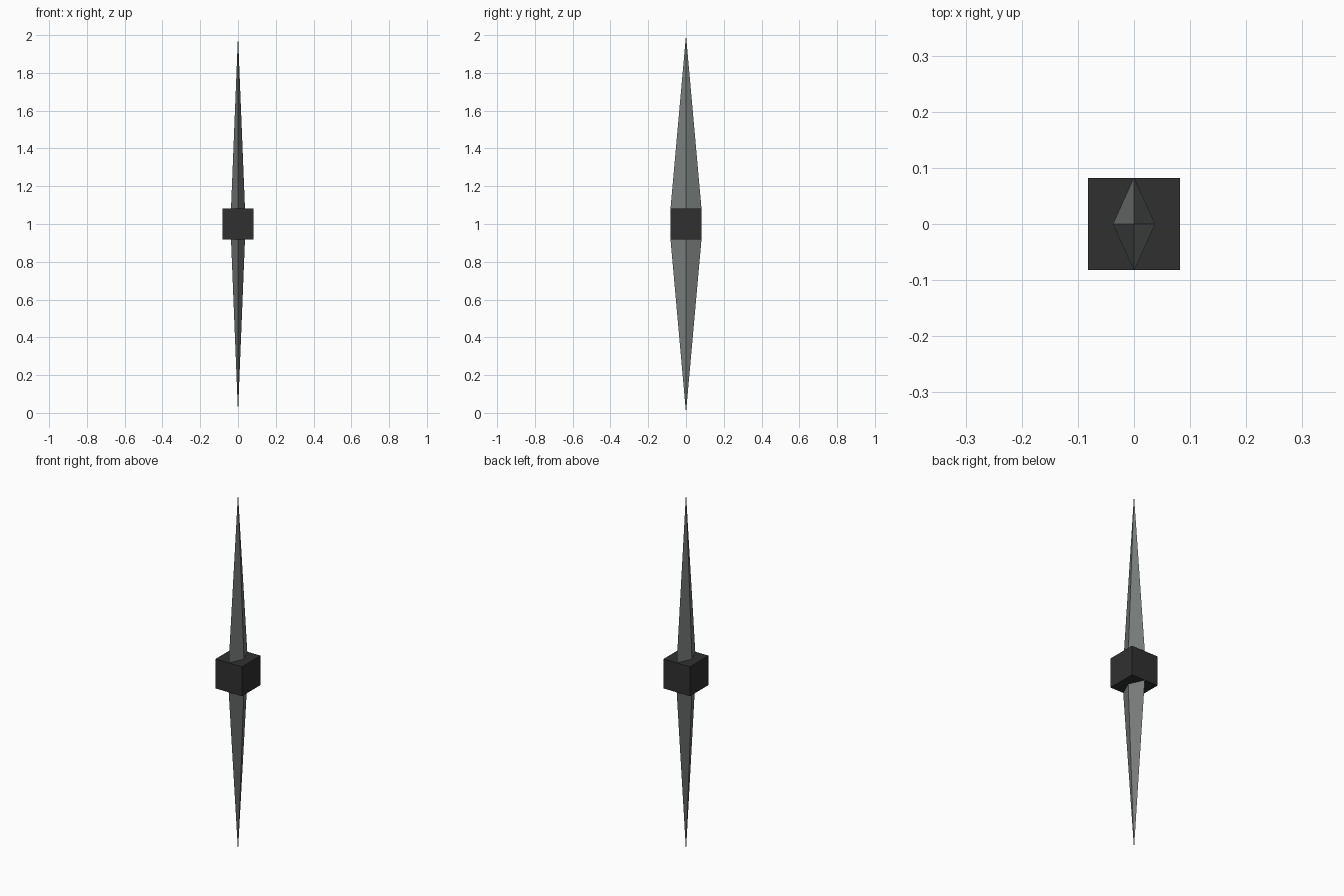
import bpy, bmesh

if "Cube" in bpy.data.objects:
    bpy.data.objects.remove(bpy.data.objects["Cube"])

HALF = 0.082      # half size of the block
THIN = 0.037      # half thickness of a blade


def material(name, rgb):
    m = bpy.data.materials.new(name)
    m.diffuse_color = (*rgb, 1)
    m.use_nodes = True
    m.node_tree.nodes["Principled BSDF"].inputs["Base Color"].default_value = m.diffuse_color
    return m


steel = material("grey steel", (0.19, 0.205, 0.2))
dark = material("dark grip", (0.03, 0.03, 0.03))


def finish(name, bm, mat):
    bmesh.ops.recalc_face_normals(bm, faces=bm.faces)
    me = bpy.data.meshes.new(name)
    bm.to_mesh(me)
    bm.free()
    me.materials.append(mat)
    bpy.context.collection.objects.link(bpy.data.objects.new(name, me))


# Four-sided blade with a diamond section, tapering to a point
def blade(name, base, tip):
    bm = bmesh.new()
    ring = [bm.verts.new((x, y, base))
            for x, y in ((THIN, 0), (0, HALF), (-THIN, 0), (0, -HALF))]
    point = bm.verts.new((0, 0, tip))
    bm.faces.new(ring)
    for i in range(4):
        bm.faces.new((ring[i], ring[(i + 1) % 4], point))
    finish(name, bm, steel)


blade("upper_blade", 1 + HALF, 2)
blade("lower_blade", 1 - HALF, 0)

# Central block
bm = bmesh.new()
bmesh.ops.create_cube(bm, size=2 * HALF)
bmesh.ops.translate(bm, verts=bm.verts, vec=(0, 0, 1))
finish("centre_block", bm, dark)
